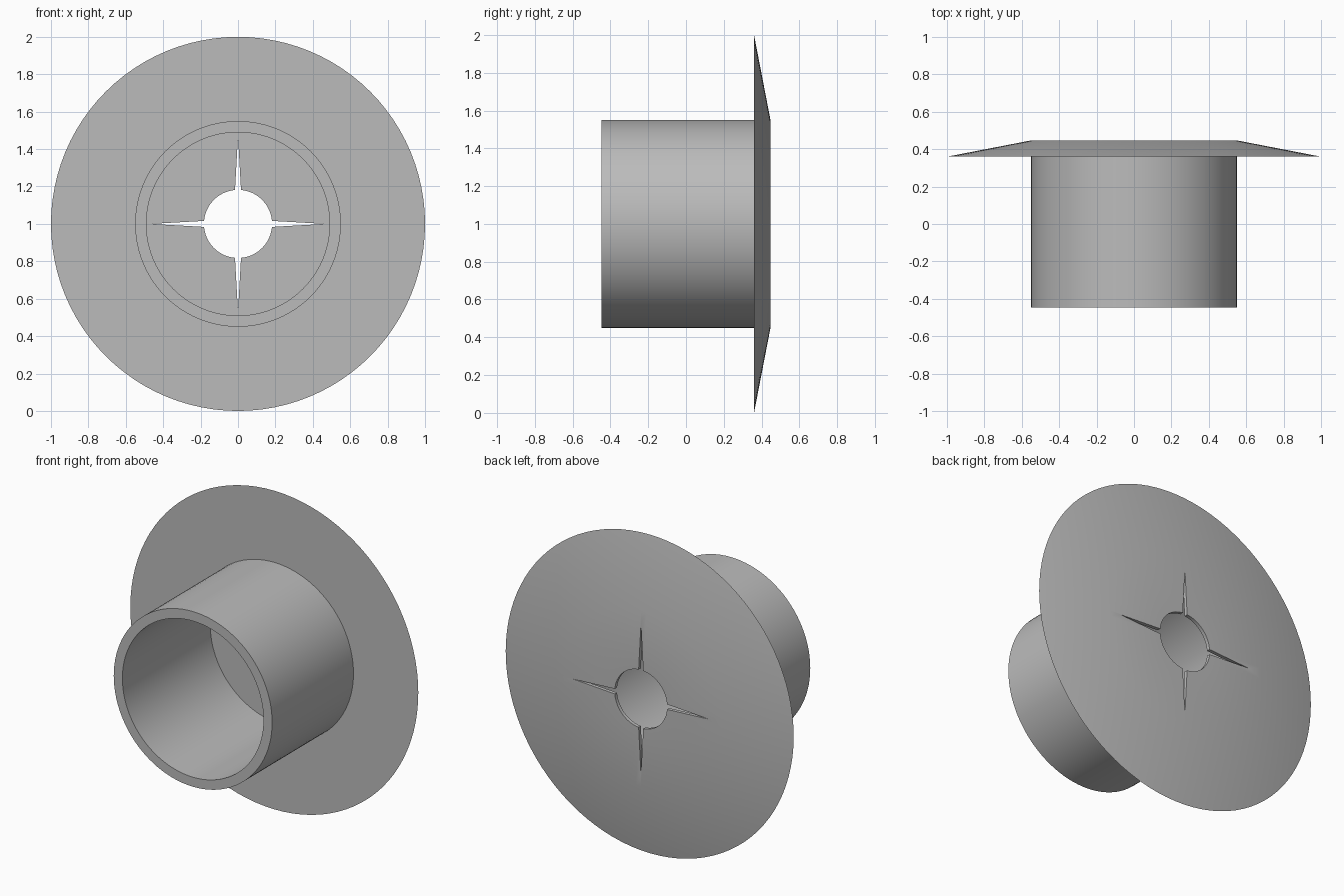
import bpy, bmesh, math
from mathutils import Matrix, Vector

cube = bpy.data.objects.get("Cube")
if cube:
    bpy.data.objects.remove(cube, do_unlink=True)

CENTRE = Vector((0, 0, 1))
SEGMENTS = 96

grey = bpy.data.materials.new("plain_grey")
grey.use_nodes = True
colour = (0.5, 0.5, 0.5, 1)
grey.diffuse_color = colour
grey.node_tree.nodes["Principled BSDF"].inputs["Base Color"].default_value = colour


def add_object(name, bm):
    bmesh.ops.recalc_face_normals(bm, faces=bm.faces)
    mesh = bpy.data.meshes.new(name)
    bm.to_mesh(mesh)
    bm.free()
    mesh.materials.append(grey)
    obj = bpy.data.objects.new(name, mesh)
    bpy.context.collection.objects.link(obj)
    return obj


def lathe(name, profile):
    """Turn a closed (radius, y) profile about the y axis."""
    bm = bmesh.new()
    verts = [bm.verts.new(CENTRE + Vector((r, y, 0))) for r, y in profile]
    edges = [bm.edges.new((v, verts[i - 1])) for i, v in enumerate(verts)]
    bmesh.ops.spin(bm, geom=verts + edges, cent=CENTRE, axis=(0, 1, 0),
                   angle=math.tau, steps=SEGMENTS, use_merge=True)
    bmesh.ops.remove_doubles(bm, verts=bm.verts, dist=1e-5)
    return add_object(name, bm)


# Sleeve, tapered flange and thin pierced end wall in one turned body
hole, bore, outer, rim = 0.182, 0.49, 0.55, 1.0
front, wall, shoulder, back = -0.447, 0.425, 0.36, 0.447
sleeve = lathe("flanged_sleeve", [
    (hole, wall), (bore, wall), (bore, front), (outer, front),
    (outer, shoulder), (rim, shoulder), (outer, back), (hole, back)])

# Four-pointed star that cuts the tapering slits
bm = bmesh.new()
star = []
for i in range(8):
    radius = 0.035 if i % 2 else 0.47
    point = Matrix.Rotation(i * math.pi / 4, 3, 'Y') @ Vector((radius, 0.38, 0))
    star.append(bm.verts.new(CENTRE + point))
face = bm.faces.new(star)
extruded = bmesh.ops.extrude_face_region(bm, geom=[face])["geom"]
bmesh.ops.translate(bm, vec=(0, 0.15, 0),
                    verts=[v for v in extruded if isinstance(v, bmesh.types.BMVert)])
cutter = add_object("slit_cutter", bm)
cutter.hide_render = True

cut = sleeve.modifiers.new("slits", 'BOOLEAN')
cut.operation = 'DIFFERENCE'
cut.solver = 'EXACT'
cut.object = cutter

bpy.ops.object.select_all(action='DESELECT')
sleeve.select_set(True)
bpy.context.view_layer.objects.active = sleeve
bpy.ops.object.modifier_apply(modifier=cut.name)
bpy.data.objects.remove(cutter, do_unlink=True)
bpy.ops.object.shade_smooth_by_angle(angle=math.radians(30))
